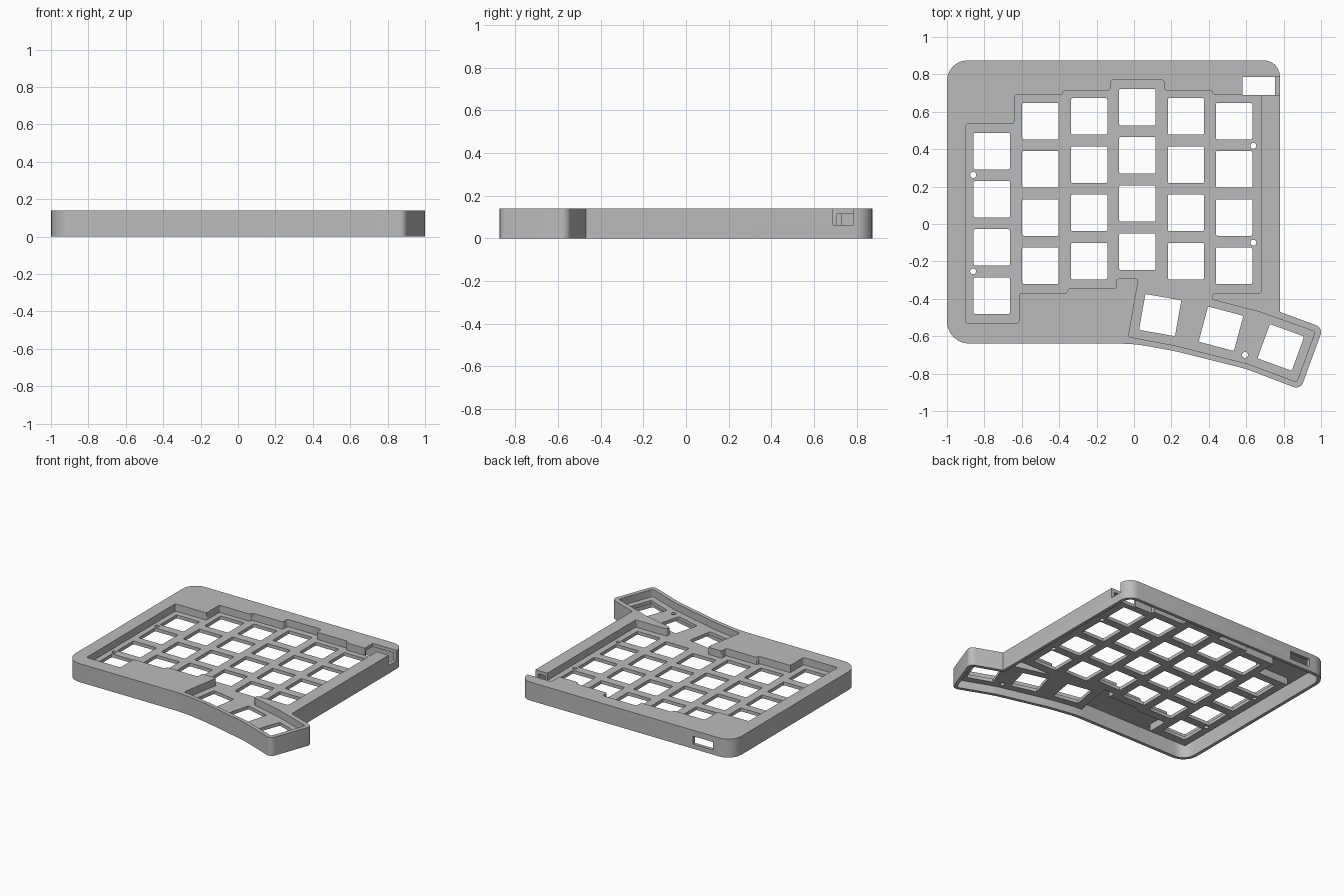
import bpy
import bmesh
import math
from mathutils import Vector
from mathutils.geometry import tessellate_polygon

cube = bpy.data.objects.get("Cube")
if cube:
    bpy.data.objects.remove(cube, do_unlink=True)

HEIGHT = 0.14
CEILING = 0.115     # underside of the top cover
FLOOR = 0.085       # top of the switch plate
PLATE_UNDER = 0.06
WALL = 0.025
LINER = 0.015       # wall around the key well

grey = bpy.data.materials.new("case_grey")
grey.use_nodes = True
grey.diffuse_color = (0.5, 0.5, 0.5, 1)
grey.node_tree.nodes["Principled BSDF"].inputs["Base Color"].default_value = grey.diffuse_color


def vectors(*pairs):
    return [Vector(p) for p in pairs]


def corners(points):
    """Yield each corner with the unit directions of the edges before and after it."""
    for i, p in enumerate(points):
        following = points[(i + 1) % len(points)]
        yield p, (p - points[i - 1]).normalized(), (following - p).normalized()


def offset(points, distance):
    """Move a counter-clockwise outline outwards with mitred corners."""
    result = []
    for p, e, f in corners(points):
        n = Vector((e.y, -e.x))
        m = Vector((f.y, -f.x))
        result.append(p + (n + m) * distance / (1 + n.dot(m)))
    return result


def fillet(points, radii, steps=6):
    """Replace each corner that has a radius by an arc."""
    result = []
    for (p, e, f), r in zip(corners(points), radii):
        if r == 0:
            result.append(p)
            continue
        turn = math.atan2(e.x * f.y - e.y * f.x, e.dot(f))
        start = p - e * r * math.tan(abs(turn) / 2)
        spoke = Vector((e.y, -e.x)) * math.copysign(r, turn)
        for k in range(steps + 1):
            c, s = math.cos(turn * k / steps), math.sin(turn * k / steps)
            turned = Vector((spoke.x * c - spoke.y * s, spoke.x * s + spoke.y * c))
            result.append(start - spoke + turned)
    return result


def ring_of(x, y, radius, sides, angle=0):
    """Counter-clockwise regular polygon."""
    steps = [angle + math.tau * k / sides for k in range(sides)]
    return [Vector((x + radius * math.cos(a), y + radius * math.sin(a))) for a in steps]


def solid(name, outline, holes, low, high):
    """Closed slab from counter-clockwise loops."""
    loops = [outline] + holes
    flat = [p for loop in loops for p in loop]
    bm = bmesh.new()
    bottom = [bm.verts.new((p.x, p.y, low)) for p in flat]
    top = [bm.verts.new((p.x, p.y, high)) for p in flat]
    for a, b, c in tessellate_polygon([[p.to_3d() for p in loop] for loop in loops]):
        u, v = flat[b] - flat[a], flat[c] - flat[a]
        if u.x * v.y - u.y * v.x < 0:
            b, c = c, b
        bm.faces.new((top[a], top[b], top[c]))
        bm.faces.new((bottom[a], bottom[c], bottom[b]))
    first = 0
    for loop in loops:
        for i in range(len(loop)):
            a, b = first + i, first + (i + 1) % len(loop)
            if first:
                a, b = b, a
            bm.faces.new((bottom[a], bottom[b], top[b], top[a]))
        first += len(loop)
    mesh = bpy.data.meshes.new(name)
    bm.to_mesh(mesh)
    bm.free()
    mesh.materials.append(grey)
    obj = bpy.data.objects.new(name, mesh)
    bpy.context.collection.objects.link(obj)
    parts.append(obj)


parts = []

# Outer outline with a radius for each corner, from the back corner beside the connector
RIGHT, BACK = 0.78, 0.875
outline = [(RIGHT, BACK, 0.085), (-1, BACK, 0.11), (-1, -0.64, 0.12), (0, -0.64, 0.8),
           (0.22, -0.68, 0.8), (0.6, -0.775, 0.8), (0.89, -0.886, 0.04),
           (1.011, -0.555, 0.04), (RIGHT, -0.47, 0)]
plan = [Vector(p[:2]) for p in outline]
outer = fillet(plan, [p[2] for p in outline])
inner = fillet(offset(plan, -WALL), [max(p[2] - WALL, 0) for p in outline])

# Stepped outline of the key well, from the connector bay round to its near corner
BAY_LEFT, BAY_FRONT, BAY_BACK = 0.58, 0.69, 0.785
well_plan = vectors(
    (0.42, BAY_FRONT), (0.42, 0.715), (0.16, 0.715), (0.16, 0.77), (-0.125, 0.77),
    (-0.125, 0.715), (-0.38, 0.715), (-0.38, 0.69), (-0.64, 0.69), (-0.64, 0.535),
    (-0.9, 0.535), (-0.9, -0.53), (-0.615, -0.53), (-0.615, -0.37), (-0.355, -0.37),
    (-0.355, -0.345), (-0.095, -0.345), (-0.095, -0.292), (0.025, -0.292),
    (-0.03, -0.603), (0.22, -0.65), (0.61, -0.748), (0.87, -0.845), (0.968, -0.576),
    (0.67, -0.47), (0.42, -0.405), (0.42, -0.37), (0.68, -0.37), (0.68, BAY_FRONT))
well = fillet(well_plan, [0.012] * (len(well_plan) - 1) + [0], 3)
liner = offset(well_plan, LINER)

# Side walls, layered around the back socket and the side connector slot
SOCKET = (-0.67, -0.84)
IN_X, IN_Y = RIGHT - WALL, BACK - WALL
slot_back = vectors((IN_X, BAY_BACK), (RIGHT, BAY_BACK))
slot_front = vectors((RIGHT, BAY_FRONT), (IN_X, BAY_FRONT))
socket_near = vectors((SOCKET[0], BACK), (SOCKET[0], IN_Y))
socket_far = vectors((SOCKET[1], IN_Y), (SOCKET[1], BACK))
ARC = 7             # points in the first rounded corner
corner_out, corner_in = outer[:ARC], inner[:ARC]
rest_out, rest_in = outer[ARC:], inner[ARC:]
SLOT_Z, SOCKET_LOW, SOCKET_HIGH = 0.062, 0.035, 0.095

solid("wall_base", outer, [inner], 0, SOCKET_LOW)
solid("wall_beside_socket",
      socket_far + rest_out + corner_out + socket_near + corner_in[::-1] + rest_in[::-1],
      [], SOCKET_LOW, SLOT_Z)
solid("wall_between_openings", slot_back + corner_out + socket_near + corner_in[::-1],
      [], SLOT_Z, SOCKET_HIGH)
solid("wall_around", socket_far + rest_out + slot_front + rest_in[::-1], [], SLOT_Z, SOCKET_HIGH)
solid("wall_upper", slot_back + outer + slot_front + inner[::-1], [], SOCKET_HIGH, CEILING)

# Top cover, open over the key well and the connector bay
bay_side = vectors((BAY_LEFT, BAY_FRONT), (BAY_LEFT, BAY_BACK))
solid("top_cover", [slot_back[1]] + outer + [slot_front[0]] + well[::-1] + bay_side,
      [], CEILING, HEIGHT)

# Wall of the key well
liner_start = Vector((BAY_LEFT, BAY_FRONT + LINER))
liner_end = Vector((0.68 + LINER, BAY_FRONT))
solid("well_wall", [liner_start] + liner[:-1] + [liner_end] + well[::-1] + [bay_side[0]],
      [], FLOOR, CEILING)

# Switch openings: six staggered columns of four, then the fanned thumb keys
PITCH = 0.2577
KEY = 0.195
columns = ((-0.76, 0.39), (-0.5, 0.55), (-0.24, 0.575), (0.018, 0.625), (0.278, 0.575), (0.535, 0.55))
keys = [(x, back - row * PITCH, 0) for x, back in columns for row in range(4)]
keys += [(0.14, -0.487, -10), (0.465, -0.56, -15), (0.785, -0.66, -20)]
holes = [fillet(ring_of(x, y, KEY / math.sqrt(2), 4, math.radians(45 + turn)), [0.008] * 4, 3)
         for x, y, turn in keys]

# Screw holes
screws = ((-0.86, 0.262), (-0.86, -0.253), (0.638, 0.418), (0.638, -0.1), (0.594, -0.7))
holes += [ring_of(x, y, 0.016, 20) for x, y in screws]

solid("switch_plate", [liner_start] + liner[:-1] + [liner_end, bay_side[0]], holes, PLATE_UNDER, FLOOR)

bpy.ops.object.select_all(action="DESELECT")
for part in parts:
    part.select_set(True)
bpy.context.view_layer.objects.active = parts[0]
bpy.ops.object.shade_smooth_by_angle(angle=math.radians(30))
